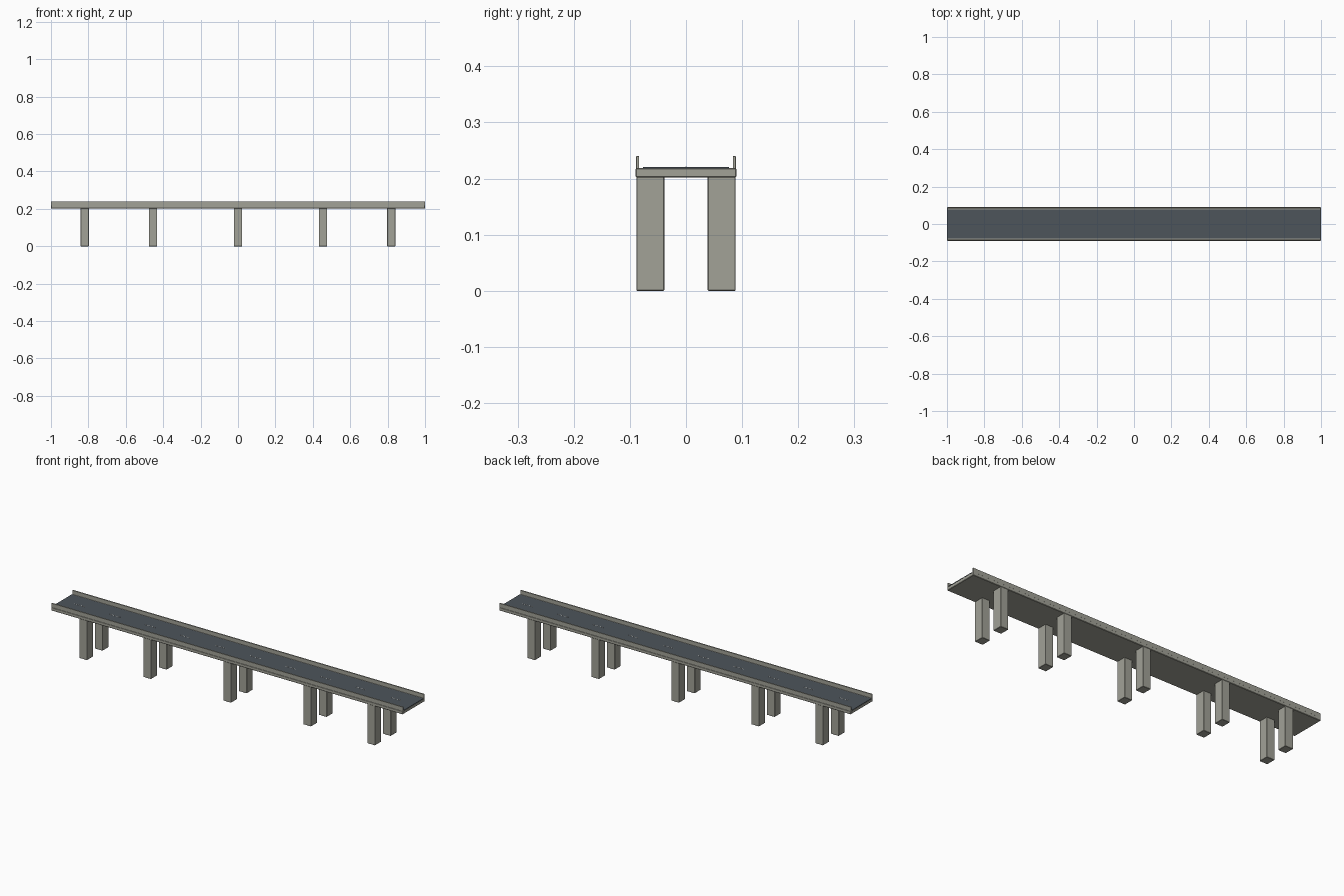
import bpy

if "Cube" in bpy.data.objects:
    bpy.data.objects.remove(bpy.data.objects["Cube"])


def material(name, rgb):
    m = bpy.data.materials.new(name)
    m.diffuse_color = (*rgb, 1)
    m.use_nodes = True
    m.node_tree.nodes["Principled BSDF"].inputs["Base Color"].default_value = m.diffuse_color
    return m


concrete = material("concrete", (0.36, 0.36, 0.31))
asphalt = material("asphalt", (0.075, 0.09, 0.105))
paint = material("paint", (0.6, 0.6, 0.56))


def box(name, x, y, z, mat, bevel=0):
    """Box from (min, max) ranges, with an optional chamfer."""
    bpy.ops.mesh.primitive_cube_add(size=1)
    o = bpy.context.object
    o.name = name
    lo, hi = zip(x, y, z)
    for v in o.data.vertices:
        v.co = [a if c < 0 else b for c, a, b in zip(v.co, lo, hi)]
    o.data.materials.append(mat)
    if bevel:
        b = o.modifiers.new("bevel", 'BEVEL')
        b.width, b.segments = bevel, 1
    return o


# Deck slab and road surface
box("deck", (-1, 1), (-0.09, 0.09), (0.202, 0.219), concrete, 0.002)
box("road_surface", (-1, 1), (-0.077, 0.077), (0.218, 0.221), asphalt)

# Side parapets
for side, s in (("front", -1), ("back", 1)):
    y = sorted((s * 0.0835, s * 0.089))
    box(side + "_parapet", (-1, 1), y, (0.217, 0.24), concrete, 0.0006)

# Pairs of square piers under the deck
for i, x in enumerate((-0.819, -0.455, 0, 0.455, 0.819)):
    for side, s in (("front", -1), ("back", 1)):
        y = sorted((s * 0.0385, s * 0.0885))
        box(f"{side}_pier_{i + 1}", (x - 0.022, x + 0.022), y,
            (0, 0.204), concrete, 0.0012)

# Dashed centre line
for i in range(10):
    x = -0.9 + 0.2 * i
    box(f"lane_dash_{i + 1}", (x - 0.03, x + 0.03), (-0.001, 0.001),
        (0.2205, 0.2215), paint)
